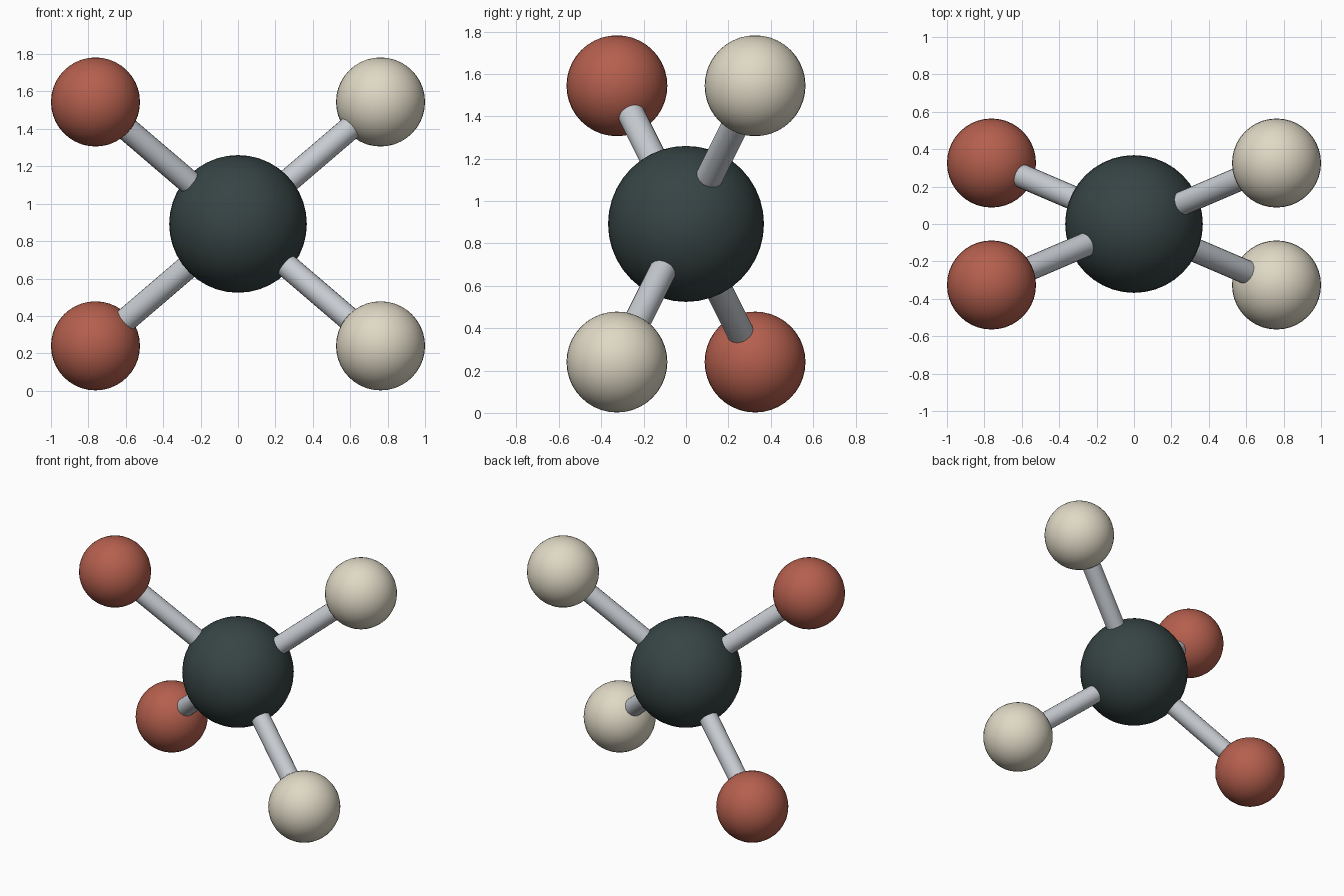
import bpy
import math
from mathutils import Vector

if "Cube" in bpy.data.objects:
    bpy.data.objects.remove(bpy.data.objects["Cube"])

CENTRE = Vector((0, 0, 0.892))
OFFSET = Vector((0.762, 0.326, 0.652))


def material(name, rgb):
    m = bpy.data.materials.new(name)
    m.diffuse_color = (*rgb, 1)
    m.use_nodes = True
    m.node_tree.nodes["Principled BSDF"].inputs["Base Color"].default_value = m.diffuse_color
    return m


dark = material("dark slate", (0.038, 0.058, 0.058))
red = material("brick red", (0.46, 0.115, 0.075))
cream = material("cream", (0.74, 0.69, 0.56))
grey = material("light grey", (0.58, 0.61, 0.65))


def finish(name, mat):
    ob = bpy.context.object
    ob.name = name
    ob.data.materials.append(mat)
    bpy.ops.object.shade_smooth_by_angle(angle=math.radians(35))
    return ob


def ball(name, pos, radius, mat):
    bpy.ops.mesh.primitive_uv_sphere_add(
        segments=40, ring_count=20, radius=radius, location=pos)
    return finish(name, mat)


def rod(name, a, b, radius, mat):
    d = b - a
    bpy.ops.mesh.primitive_cylinder_add(
        vertices=24, radius=radius, depth=d.length, location=(a + b) / 2,
        rotation=d.to_track_quat('Z', 'Y').to_euler())
    return finish(name, mat)


# Central ball
ball("centre_ball", CENTRE, 0.368, dark)

# Four outer balls on rods: red on the left, cream on the right
for label, sx, sy, sz, mat in (
        ("upper_left", -1, -1, 1, red),
        ("lower_left", -1, 1, -1, red),
        ("upper_right", 1, 1, 1, cream),
        ("lower_right", 1, -1, -1, cream)):
    end = CENTRE + Vector((sx * OFFSET.x, sy * OFFSET.y, sz * OFFSET.z))
    ball(label + "_ball", end, 0.238, mat)
    rod(label + "_rod", CENTRE, end, 0.064, grey)
